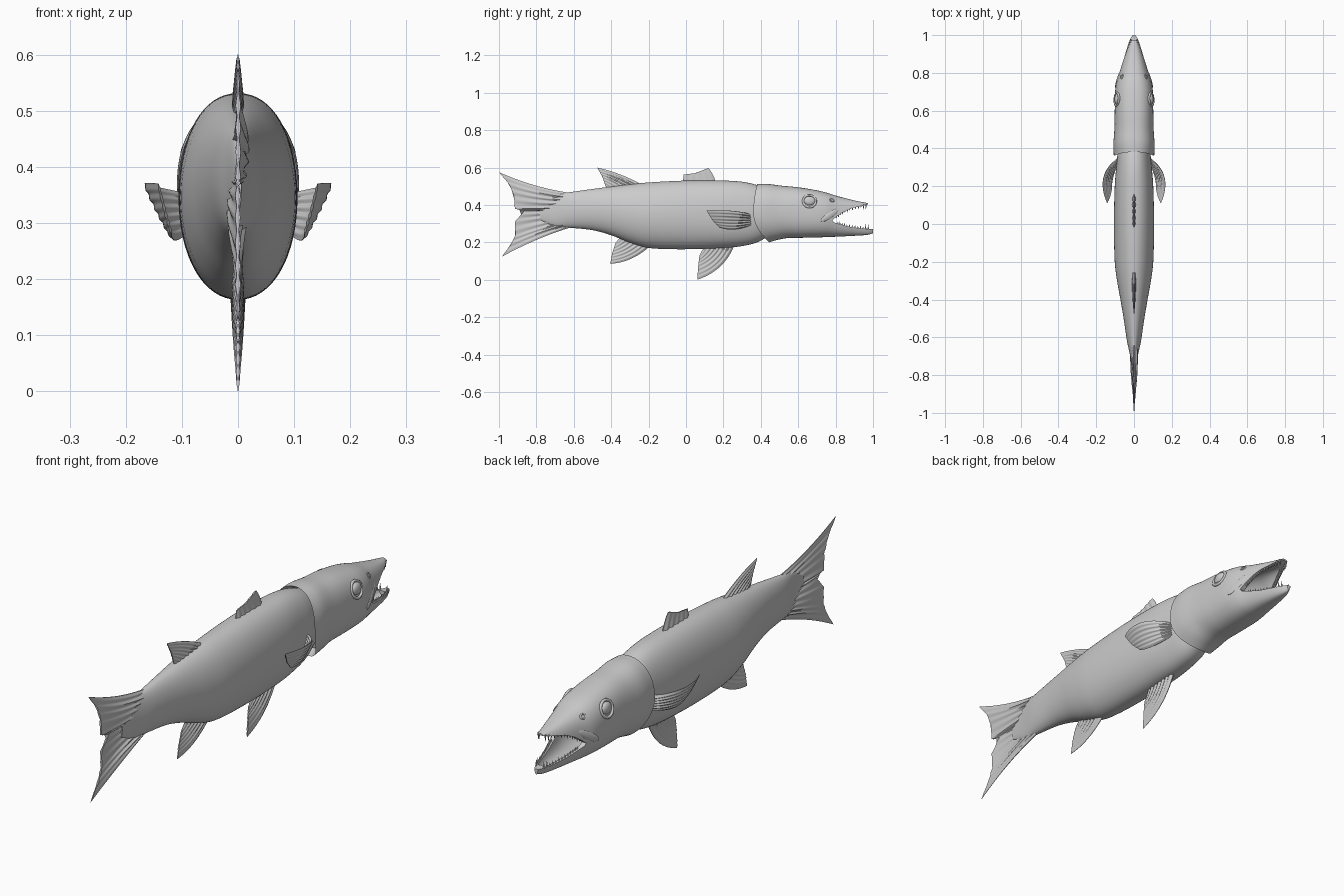
import bpy, bmesh, math
from mathutils import Vector, Matrix

if "Cube" in bpy.data.objects:
    bpy.data.objects.remove(bpy.data.objects["Cube"])


def loft(name, rings):
    """Skin a list of closed rings and cap both ends."""
    bm = bmesh.new()
    vs = [[bm.verts.new(p) for p in r] for r in rings]
    n = len(rings[0])
    for a, b in zip(vs, vs[1:]):
        for i in range(n):
            j = (i + 1) % n
            bm.faces.new((a[i], a[j], b[j], b[i]))
    bm.faces.new(vs[0])
    bm.faces.new(vs[-1][::-1])
    bmesh.ops.recalc_face_normals(bm, faces=bm.faces)
    return finish(name, bm)


def finish(name, bm):
    me = bpy.data.meshes.new(name)
    bm.to_mesh(me)
    bm.free()
    ob = bpy.data.objects.new(name, me)
    bpy.context.collection.objects.link(ob)
    return ob


def sample(table, y):
    """Smooth interpolation of table rows keyed by their first value."""
    k = 0
    while k < len(table) - 2 and y > table[k + 1][0]:
        k += 1
    a, b = table[k], table[k + 1]
    p, q = table[max(k - 1, 0)], table[min(k + 2, len(table) - 1)]
    h = b[0] - a[0]
    t = min(max((y - a[0]) / h, 0), 1)
    out = []
    for c in range(1, len(a)):
        ma = (b[c] - p[c]) / (b[0] - p[0]) * h
        mb = (q[c] - a[c]) / (q[0] - a[0]) * h
        out.append((2*t**3 - 3*t*t + 1)*a[c] + (t**3 - 2*t*t + t)*ma
                   + (3*t*t - 2*t**3)*b[c] + (t**3 - t*t)*mb)
    return out


def ring(y, zt, zb, w, e, shear=0, n=64):
    """Superellipse cross-section; shear pushes its lower half forward."""
    pts = []
    for i in range(n):
        a = 2 * math.pi * i / n
        c, s = math.cos(a), math.sin(a)
        x = w * math.copysign(abs(c) ** (2 / e), c)
        k = math.copysign(abs(s) ** (2 / e), s)
        pts.append((x, y + shear * (max(-k, 0) ** 2 + 0.25 * max(k, 0) ** 2),
                    (zt + zb) / 2 + k * (zt - zb) / 2))
    return pts


def along(pts, u):
    f = u * (len(pts) - 1)
    k = min(int(f), len(pts) - 2)
    return pts[k].lerp(pts[k + 1], f - k)


def fin(name, root, tip, b0=(0, 0, 0), b1=(0, 0, 0), thick=0.013, rays=8,
        nrm=(1, 0, 0), side=1, sway=0):
    """Ribbed fin fanning from root line to tip line, edges bowed by b0 / b1."""
    vec = lambda p: Vector(p) if len(p) == 3 else Vector((0, *p))
    root, tip = [vec(p) for p in root], [vec(p) for p in tip]
    b0, b1, nrm = Vector(b0), Vector(b1), Vector(nrm).normalized()
    N, M, rings = rays * 8, 14, []
    for j in range(M + 1):
        s = j / M
        up, down = [], []
        for i in range(N + 1):
            u = i / N
            p = along(root, u).lerp(along(tip, u), s) + b0.lerp(b1, u) * 4 * s * (1 - s)
            p.x += sway * math.sin(s * 3.1) * math.sin(u * 7)
            t = thick * (1 - 0.75 * s) * (0.75 - 0.25 * math.cos(2 * math.pi * rays * u))
            t *= 0.25 + 0.75 * min(1, 8 * u, 8 * (1 - u))
            up.append(p + nrm * t)
            down.append(p - nrm * t)
        rings.append([(p.x * side, p.y, p.z) for p in up + down[::-1]])
    return loft(name, rings)


# Trunk: y, top, bottom, half width, roundness
BODY = [(-.78, .41, .32, .006, 2), (-.70, .455, .285, .02, 2), (-.62, .468, .278, .037, 2),
        (-.5, .485, .265, .055, 2), (-.4, .498, .238, .072, 2), (-.3, .51, .198, .09, 2),
        (-.2, .52, .17, .102, 2), (0, .53, .163, .106, 2.1), (.2, .53, .17, .102, 2.2),
        (.3, .524, .18, .094, 2.2), (.38, .506, .2, .085, 2.2), (.47, .47, .25, .06, 2.2)]
loft("body", [ring(y, *sample(BODY, y)) for y in [-.78 + 1.25 * i / 70 for i in range(71)]])

# Head with overhanging gill cover
HEAD = [(.36, .513, .2, .107, 2.2), (.42, .512, .212, .109, 2.3), (.5, .503, .222, .104, 2.3),
        (.6, .494, .224, .102, 2.4), (.7, .478, .226, .1, 2.4), (.75, .466, .228, .093, 2.4),
        (.8, .45, .23, .077, 2.5), (.9, .424, .235, .05, 2.7), (.97, .41, .24, .027, 2.8),
        (1.0, .404, .248, .011, 2.5)]


def head_ring(y, shrink=0):
    zt, zb, w, e = sample(HEAD, y)
    return ring(y + shrink, zt - shrink * .6, zb + shrink * .6, w - shrink * .6, e,
                .085 * max(0, 1 - (y - .36) / .25))


head = loft("head", [head_ring(.36, .035), head_ring(.36, .006)]
            + [head_ring(.36 + .64 * i / 56) for i in range(57)])

# Open mouth: wedge between the jaws plus a hollow inside
UPPER = [(.972, .402), (.93, .393), (.88, .381), (.84, .362), (.805, .337), (.782, .318)]
LOWER = [(.79, .307), (.82, .298), (.87, .284), (.93, .275), (.985, .27)]
gape = [(1.1, .6), (.98, .6)] + UPPER + LOWER + [(1.1, .27)]
wedge = loft("mouth_cutter", [[(x, y, z) for y, z in gape] for x in (-.2, .2)])
rings = []
for i in range(16):
    y = .64 + .325 * i / 15
    zt, zb, w, e = sample(HEAD, y)
    rings.append(ring(y, zt - .024, zb + .016, w * .74, e, n=40))
hollow = loft("throat_cutter", rings)
bpy.context.view_layer.objects.active = head
for cutter in (wedge, hollow):
    m = head.modifiers.new("cut", 'BOOLEAN')
    m.operation, m.object, m.solver = 'DIFFERENCE', cutter, 'EXACT'
    bpy.ops.object.modifier_apply(modifier=m.name)
    bpy.data.objects.remove(cutter)


def half_width(y, z):
    zt, zb, w, e = sample(HEAD, y)
    k = min(1, abs((z - (zt + zb) / 2) / ((zt - zb) / 2)))
    return w * (1 - k ** e) ** (1 / e)


# Teeth along both jaws, larger at the tips
bm = bmesh.new()
for line, up in ((UPPER, -1), (LOWER, 1)):
    line = [Vector((0, *p)) for p in line]
    if up < 0:
        line.reverse()
    for i in range(13):
        p = along(line, .22 + .75 * i / 12)
        h = .03 if i in (11, 12) else .013 + .005 * (i % 2)
        for sx in (-1, 1):
            x = sx * half_width(p.y, p.z) * .87
            mat = Matrix.Translation((x, p.y - .004, p.z + up * h * .35))
            if up < 0:
                mat = mat @ Matrix.Rotation(math.pi, 4, 'X')
            bmesh.ops.create_cone(bm, cap_ends=True, segments=8, radius1=.0045,
                                  radius2=.0004, depth=h, matrix=mat)
finish("teeth", bm)

# Eyes, eye rims, nostrils and upper lip plates
for sx, tag in ((1, "right"), (-1, "left")):
    def place(y, z, inset=0):
        return (sx * (half_width(y, z) - inset), y, z)
    bpy.ops.mesh.primitive_uv_sphere_add(segments=32, ring_count=16, radius=.032,
                                         location=place(.66, .42, .006))
    bpy.context.object.name = tag + "_eye"
    bpy.context.object.scale = (.5, 1, .82)
    for part, y, z, r, t in (("eye_rim", .66, .42, .034, .006), ("nostril", .78, .425, .011, .004)):
        slope = (half_width(y, z + .02) - half_width(y, z - .02)) / .04
        turn = (half_width(y + .02, z) - half_width(y - .02, z)) / .04
        bpy.ops.mesh.primitive_torus_add(major_radius=r, minor_radius=t, major_segments=36,
                                         minor_segments=10, location=place(y, z, .002))
        ob = bpy.context.object
        ob.name = tag + "_" + part
        ob.rotation_mode = 'QUATERNION'
        ob.rotation_quaternion = Vector((sx, -turn, -slope)).to_track_quat('Z', 'Y')
        ob.scale = (1, .85, 1) if part == "nostril" else (1, 1, 1)
    bpy.ops.mesh.primitive_uv_sphere_add(segments=24, ring_count=12, radius=.06,
                                         location=place(.77, .345, .004))
    ob = bpy.context.object
    ob.name = tag + "_lip_plate"
    ob.scale = (.12, 1, .28)
    ob.rotation_euler = (math.radians(32), 0, sx * math.radians(18))

    # Pectoral fin
    fin(tag + "_pectoral_fin", [(.08, .345, .35), (.08, .345, .29)],
        [(.142, .11, .37), (.13, .14, .32), (.118, .18, .28)], (.05, .02, .008),
        (.01, -.01, -.016), thick=.011, rays=6, nrm=(1, .3, -.5), side=sx)

# Fins on the midline
fin("front_dorsal_fin", [(-.02, .5), (.165, .5)], [(-.012, .562), (.05, .57), (.12, .598)],
    b1=(0, .005, .005), rays=5)
fin("rear_dorsal_fin", [(-.40, .46), (-.2, .49)], [(-.43, .5), (-.447, .55), (-.475, .6)],
    b1=(0, .0, .012), rays=7)
fin("anal_fin", [(-.33, .25), (-.17, .2)], [(-.375, .2), (-.395, .14), (-.405, .085)],
    b1=(0, .005, -.025), rays=7)
fin("pelvic_fin", [(.11, .2), (.265, .2)], [(.072, .13), (.066, .08), (.06, 0)],
    b1=(0, .025, -.025), thick=.015, rays=7)
fin("tail_fin", [(-.6, .462), (-.6, .285)],
    [(-1, .575), (-.945, .51), (-.92, .45), (-.915, .38), (-.865, .367), (-.915, .31),
     (-.912, .24), (-.935, .19), (-.985, .123)],
    (0, 0, -.016), (0, 0, .012), thick=.018, rays=12, sway=.008)

bpy.ops.object.select_all(action='SELECT')
bpy.ops.object.shade_smooth_by_angle(angle=math.radians(40))
